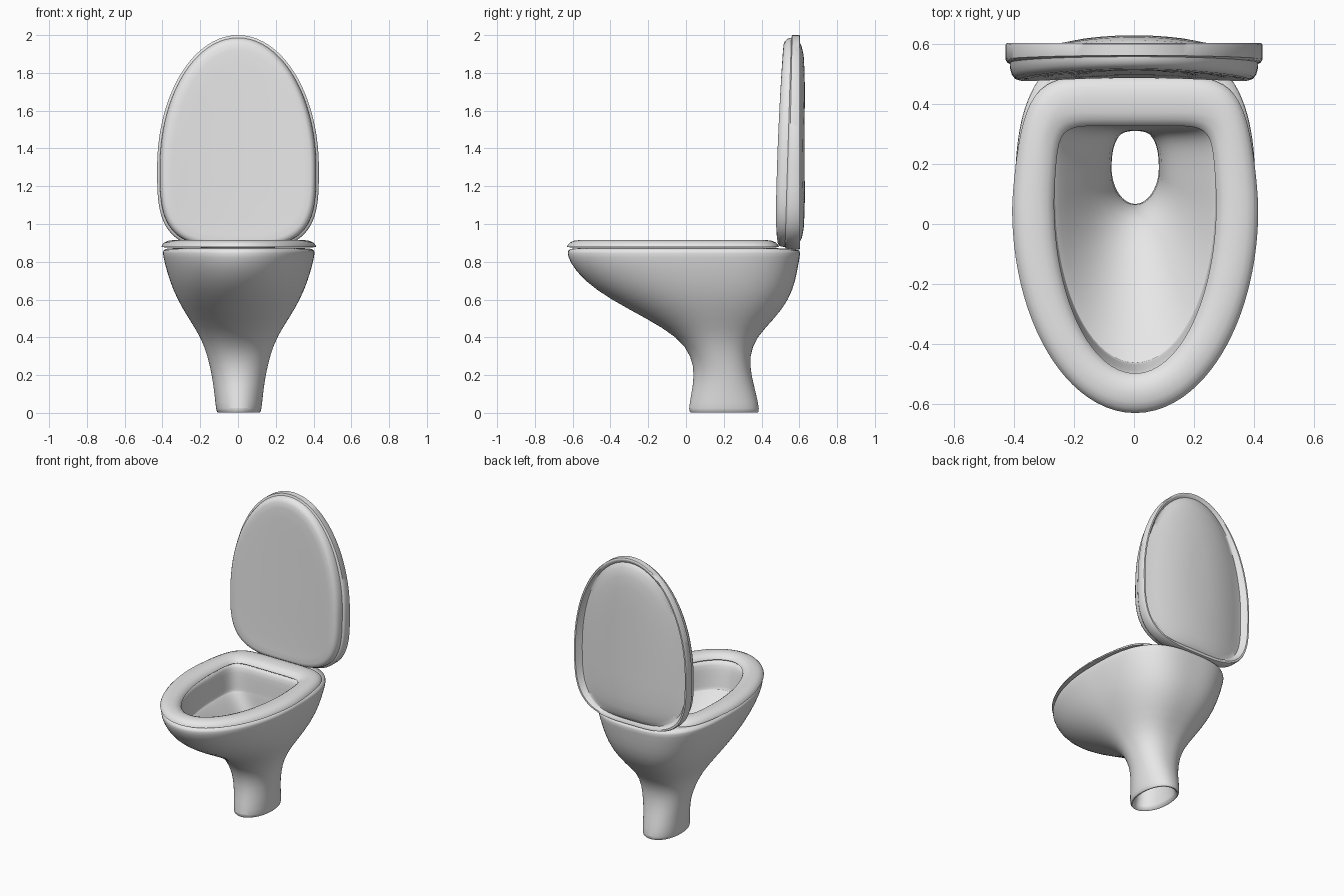
import bpy
import bmesh
from math import sin, cos, tau, radians

cube = bpy.data.objects.get("Cube")
if cube:
    bpy.data.objects.remove(cube, do_unlink=True)

ceramic = bpy.data.materials.new("light_grey_ceramic")
ceramic.use_nodes = True
grey = (0.8, 0.8, 0.8, 1)
ceramic.diffuse_color = grey
ceramic.node_tree.nodes["Principled BSDF"].inputs["Base Color"].default_value = grey


def egg(front, back, half_width, centre, squareness, count, taper=0):
    """Closed outline: elliptical towards the front, squared and tapered towards the back."""
    points = []
    for i in range(count):
        c, s = cos(tau * i / count), sin(tau * i / count)
        length, power = (back - centre, squareness) if s > 0 else (centre - front, 2)
        radius = (abs(c / half_width) ** power + abs(s / length) ** power) ** (-1 / power)
        narrowing = 1 - taper * max(0, radius * s / length) ** 1.5
        points.append((radius * c * narrowing, centre + radius * s))
    return points


def loft(name, rings, looped=False, subdivisions=0):
    """Skin a stack of rings, either joined end to end or capped at both ends."""
    bm = bmesh.new()
    loops = [[bm.verts.new(p) for p in ring] for ring in rings]
    pairs = list(zip(loops, loops[1:]))
    if looped:
        pairs.append((loops[-1], loops[0]))
    else:
        bm.faces.new(loops[0])
        bm.faces.new(loops[-1])
    for low, high in pairs:
        for i in range(len(low)):
            j = (i + 1) % len(low)
            bm.faces.new((low[i], low[j], high[j], high[i]))
    bmesh.ops.recalc_face_normals(bm, faces=bm.faces)
    mesh = bpy.data.meshes.new(name)
    bm.to_mesh(mesh)
    bm.free()
    mesh.materials.append(ceramic)
    obj = bpy.data.objects.new(name, mesh)
    bpy.context.collection.objects.link(obj)
    bpy.ops.object.select_all(action="DESELECT")
    obj.select_set(True)
    bpy.context.view_layer.objects.active = obj
    bpy.ops.object.shade_smooth_by_angle(angle=radians(45))
    if subdivisions:
        mod = obj.modifiers.new("Rounding", "SUBSURF")
        mod.levels = mod.render_levels = subdivisions


def flat_ring(z, *outline):
    return [(x + .004, y, z) for x, y in egg(*outline)]


# Hollow bowl and pedestal: height, front, back, half width
outside = [
    (0, .022, .382, .112), (.012, .012, .39, .12), (.1, .028, .372, .128),
    (.2, .045, .345, .142), (.3, .03, .335, .165), (.4, -.04, .37, .2),
    (.5, -.21, .47, .265), (.6, -.4, .545, .325), (.7, -.545, .58, .366),
    (.8, -.62, .597, .394), (.85, -.632, .606, .403), (.872, -.625, .602, .4),
]
# Steep inner wall, crease, then a floor funnelling into the drain
inside = [
    (.874, -.52, .36, .29), (.85, -.5, .34, .28), (.78, -.485, .335, .275),
    (.7, -.47, .332, .27), (.69, -.468, .331, .268), (.685, -.45, .33, .258),
    (.6, -.27, .325, .2), (.5, -.08, .32, .138),
    (.42, .03, .312, .097), (.3, .073, .307, .076), (.15, .063, .32, .08),
    (0, .04, .36, .092),
]


def bowl_ring(section, top_squareness):
    z, front, back, half_width = section
    blend = min(1, max(0, (z - .2) / .6))
    centre = .2 - .15 * blend
    return flat_ring(z, front, back, half_width, centre,
                     2.2 + (top_squareness - 2.2) * blend, 64)


rings = [bowl_ring(s, 3) for s in outside] + [bowl_ring(s, 7) for s in inside]
loft("bowl_and_pedestal", rings, looped=True, subdivisions=1)

# Domed seat ring: outer profile, then the inner lip; inset and height
seat = []
for inset, z in [(.02, .876), (0, .879), (.004, .889), (.016, .902), (.036, .911), (.065, .915)]:
    seat.append(flat_ring(z, -.63 + inset, .492 - inset, .41 - inset, .05, 6, 128, .15))
for inset, z in [(.045, .913), (.022, .905), (.006, .893), (0, .882), (.006, .876)]:
    seat.append(flat_ring(z, -.498 - inset, .327 + inset, .27 + inset, .07, 8, 128, .07))
loft("seat", seat, looped=True)


def lid_ring(inset, depth, lean, bow):
    """Upright egg outline, leaning back with height and bowed forward at the sides."""
    outline = egg(inset - 2, -.865 - inset, .428 - inset, -1.3, 3.4, 128)
    return [(x, depth + lean * (-v - .9) - bow * x * x, -v) for x, v in outline]


# Raised lid: inner panel, stepped edge, slab rim, then the bowed rear panel
lid_profile = [
    (.35, .49, .022, .12), (.25, .49, .022, .12), (.15, .489, .023, .12),
    (.08, .488, .025, .12), (.045, .486, .03, .11), (.03, .488, .035, .09),
    (.02, .495, .038, .05), (.015, .505, .04, 0), (.014, .525, .03, 0),
    (.006, .528, .03, 0), (0, .54, .02, 0), (0, .594, .006, 0),
    (.004, .604, 0, 0), (.014, .604, 0, 0), (.03, .594, 0, .15),
    (.036, .6, 0, .25), (.06, .613, 0, .35), (.11, .623, 0, .4),
    (.18, .627, 0, .4), (.26, .629, 0, .4), (.35, .629, 0, .4),
]
loft("raised_lid", [lid_ring(*entry) for entry in lid_profile])
